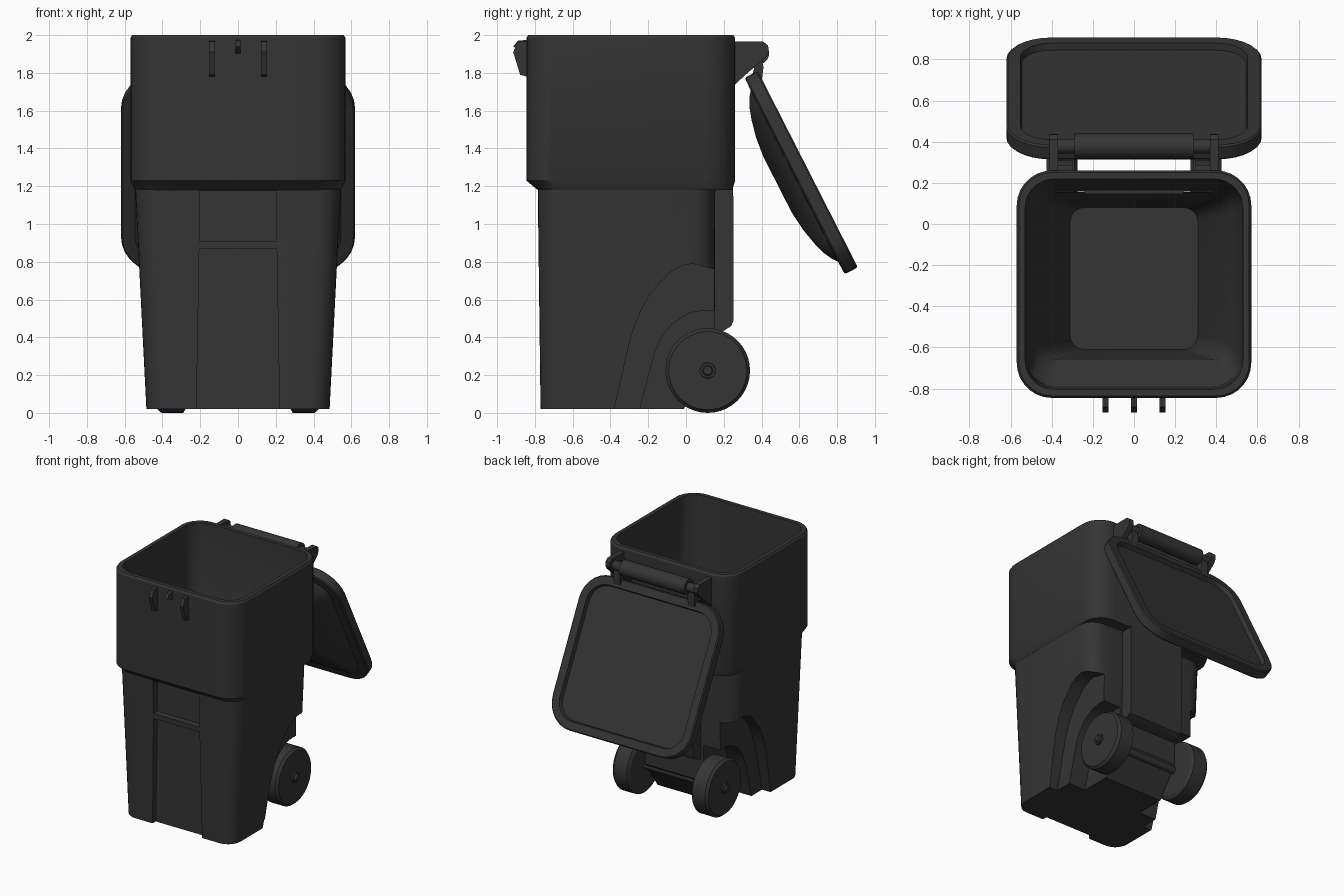
import bpy, bmesh, math
from mathutils import Matrix, Vector

cube = bpy.data.objects.get("Cube")
if cube:
    bpy.data.objects.remove(cube)

plastic = bpy.data.materials.new("charcoal_plastic")
plastic.use_nodes = True
COLOR = (0.035, 0.035, 0.035, 1)
plastic.diffuse_color = COLOR
plastic.node_tree.nodes["Principled BSDF"].inputs["Base Color"].default_value = COLOR


def loft(name, rings, matrix=None):
    """Skin a stack of equal-length rings and cap both ends."""
    bm = bmesh.new()
    loops = [[bm.verts.new(p) for p in ring] for ring in rings]
    n = len(loops[0])
    for a, b in zip(loops, loops[1:]):
        for i in range(n):
            j = (i + 1) % n
            bm.faces.new((a[i], a[j], b[j], b[i]))
    bm.faces.new(loops[0])
    bm.faces.new(loops[-1])
    bmesh.ops.recalc_face_normals(bm, faces=bm.faces)
    if matrix:
        bm.transform(matrix)
    mesh = bpy.data.meshes.new(name)
    bm.to_mesh(mesh)
    bm.free()
    mesh.materials.append(plastic)
    obj = bpy.data.objects.new(name, mesh)
    bpy.context.collection.objects.link(obj)
    return obj


def rounded(z, hx, y0, y1, r, seg=7):
    """Rounded rectangle at height z."""
    pts = []
    corners = ((hx - r, y1 - r), (r - hx, y1 - r), (r - hx, y0 + r), (hx - r, y0 + r))
    for k, (cx, cy) in enumerate(corners):
        for i in range(seg + 1):
            a = (k + i / seg) * math.pi / 2
            pts.append((cx + r * math.cos(a), cy + r * math.sin(a), z))
    return pts


def prism(name, profile, x0, x1):
    """Extrude a (y, z) profile along x."""
    return loft(name, [[(x, y, z) for y, z in profile] for x in (x0, x1)])


def lathe(name, profile, y, z, seg=40):
    """Turn an (x, radius) profile about an axis parallel to x."""
    angles = [2 * math.pi * i / seg for i in range(seg)]
    return loft(name, [[(x, y + r * math.cos(a), z + r * math.sin(a)) for a in angles]
                       for x, r in profile])


def activate(obj):
    bpy.ops.object.select_all(action="DESELECT")
    obj.select_set(True)
    bpy.context.view_layer.objects.active = obj


def cut(obj, cutters):
    for c in cutters:
        c.hide_render = True
        mod = obj.modifiers.new("cut", "BOOLEAN")
        mod.operation, mod.solver, mod.object = "DIFFERENCE", "EXACT", c
        activate(obj)
        bpy.ops.object.modifier_apply(modifier=mod.name)


# Tapered lower body and wide collar
body = loft("lower_body", [rounded(0.02, 0.485, -0.77, 0.15, 0.11),
                           rounded(1.2, 0.545, -0.785, 0.155, 0.13)])
collar = loft("upper_collar", [rounded(1.18, 0.545, -0.785, 0.245, 0.14),
                               rounded(1.23, 0.57, -0.845, 0.26, 0.17),
                               rounded(1.985, 0.57, -0.845, 0.26, 0.17),
                               rounded(2.0, 0.56, -0.835, 0.25, 0.16)])

# Hollow interior
cavity = loft("cavity_cutter", [rounded(0.56, 0.31, -0.61, 0.08, 0.07),
                                rounded(1.14, 0.46, -0.66, 0.14, 0.09),
                                rounded(1.3, 0.52, -0.79, 0.21, 0.14),
                                rounded(2.1, 0.53, -0.805, 0.22, 0.14)])

# Wheel arches, sloped underside and front panel recesses
outer_arch = [(-0.38, -0.1), (-0.38, 0.02), (-0.29, 0.41), (-0.24, 0.54), (-0.19, 0.63),
              (-0.085, 0.745), (-0.02, 0.78), (0.035, 0.79), (0.13, 0.765), (0.4, 0.72), (0.4, -0.1)]
inner_arch = [(-0.25, -0.1), (-0.245, 0.02), (-0.165, 0.32), (-0.13, 0.4), (-0.075, 0.47),
              (0.02, 0.53), (0.08, 0.54), (0.4, 0.54), (0.4, -0.1)]
cutters = [cavity]
for s in (-1, 1):
    cutters.append(prism("outer_arch_cutter", outer_arch, s * 0.41, s * 0.9))
    cutters.append(prism("inner_arch_cutter", inner_arch, s * 0.26, s * 0.95))
cutters.append(prism("underside_cutter",
                     [(-0.04, -0.02), (0.2, 0.32), (0.5, 0.32), (0.5, -0.02)], -1, 1))


def panel_ring(z, hx):
    return [(-hx, -1, z), (hx, -1, z), (hx, -0.73, z), (-hx, -0.73, z)]


cutters.append(loft("lower_panel_cutter", [panel_ring(-0.05, 0.221), panel_ring(0.87, 0.205)]))
cutters.append(loft("upper_panel_cutter", [panel_ring(0.91, 0.205), panel_ring(1.175, 0.205)]))
cut(body, cutters)
cut(collar, [cavity])
for c in cutters:
    bpy.data.objects.remove(c)

# Raised spine down the back
prism("back_spine", [(0.145, 1.2), (0.25, 1.2), (0.252, 0.49), (0.24, 0.46),
                     (0.2, 0.435), (0.145, 0.43)], -0.24, 0.24)

# Front catch ribs
side_rib = [(-0.84, 1.97), (-0.89, 1.965), (-0.915, 1.91), (-0.878, 1.79), (-0.84, 1.78)]
for x, name in ((-0.138, "right_catch"), (0.138, "left_catch")):
    prism(name, side_rib, x - 0.015, x + 0.015)
prism("centre_catch", [(-0.84, 1.975), (-0.89, 1.97), (-0.915, 1.94), (-0.84, 1.9)], -0.014, 0.014)

# Wheels, axle and hinge on both sides
AXLE_Y, AXLE_Z = 0.115, 0.224
bracket = [(0.25, 1.965), (0.41, 1.965), (0.435, 1.945), (0.437, 1.91), (0.42, 1.88),
           (0.35, 1.82), (0.31, 1.785), (0.25, 1.73)]
gusset = [(0.25, 1.9), (0.285, 1.9), (0.31, 1.85), (0.31, 1.785), (0.25, 1.73)]
lid_tab = [(0.345, 1.9), (0.4, 1.9), (0.41, 1.83), (0.4, 1.75), (0.34, 1.76), (0.36, 1.82)]
for s, side in ((-1, "right"), (1, "left")):
    wheel = [(0.275, 0.2), (0.29, 0.224), (0.405, 0.224), (0.425, 0.207), (0.425, 0.042),
             (0.437, 0.04), (0.437, 0.028), (0.452, 0.022)]
    lathe(side + "_wheel", [(s * x, r) for x, r in wheel], AXLE_Y, AXLE_Z)
    prism(side + "_hinge_bracket", bracket, s * 0.37, s * 0.41)
    prism(side + "_hinge_gusset", gusset, s * 0.3, s * 0.37)
    prism(side + "_lid_tab", lid_tab, s * 0.3, s * 0.36)
lathe("axle", [(-0.3, 0.03), (0.3, 0.03)], AXLE_Y, AXLE_Z, 20)
lathe("hinge_pin", [(-0.38, 0.036), (0.38, 0.036)], 0.378, 1.905, 20)
lathe("hinge_bar", [(-0.29, 0.062), (0.29, 0.062)], 0.378, 1.905, 28)

# Open lid hanging behind: recessed underside, rim, domed top facing the bin
along = Vector((0, 0.454, -0.891)).normalized()
normal = Vector((0, 0.891, 0.454)).normalized()
placement = Matrix((Vector((1, 0, 0)), along, normal)).transposed().to_4x4()
placement.translation = (0, 0.38, 1.81)
LENGTH = 1.167


def lid_ring(inset, z):
    return rounded(z, 0.62 - inset, inset, LENGTH - inset, max(0.22 - inset, 0.05))


lid_steps = [(0.075, -0.035), (0.068, 0), (0.008, 0), (0, -0.008), (0, -0.07), (0.008, -0.078),
             (0.075, -0.08), (0.1, -0.1), (0.15, -0.126), (0.22, -0.148), (0.31, -0.168),
             (0.42, -0.18)]
loft("lid", [lid_ring(i, z) for i, z in lid_steps], placement)

# Smooth the rounded parts, keeping crisp edges
for obj in list(bpy.context.scene.objects):
    if obj.type == "MESH" and plastic.name in obj.data.materials:
        activate(obj)
        bpy.ops.object.shade_smooth_by_angle(angle=math.radians(30))
